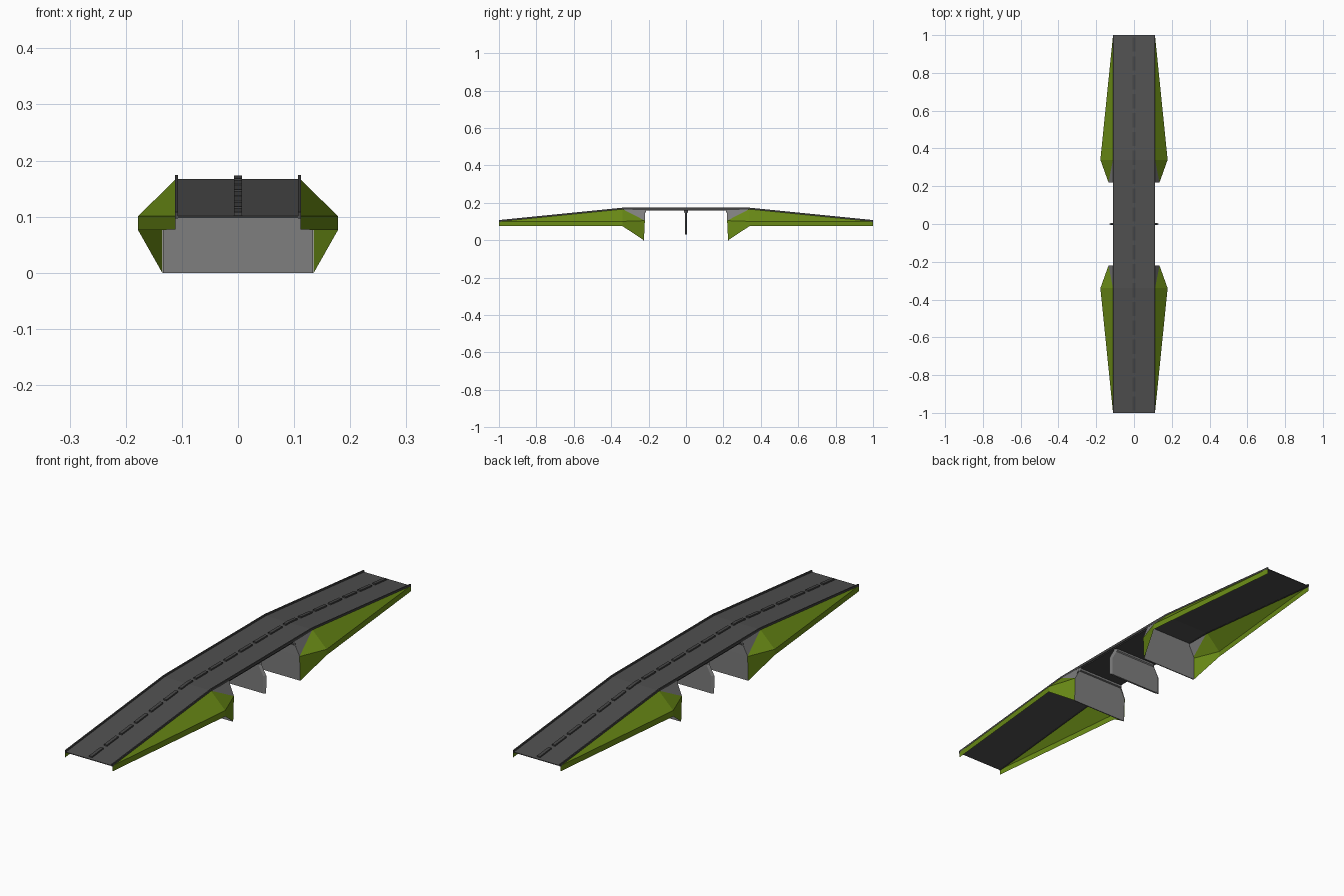
import bpy, bmesh, math

if "Cube" in bpy.data.objects:
    bpy.data.objects.remove(bpy.data.objects["Cube"])


def material(name, rgb):
    m = bpy.data.materials.new(name)
    m.diffuse_color = (*rgb, 1)
    m.use_nodes = True
    m.node_tree.nodes["Principled BSDF"].inputs["Base Color"].default_value = m.diffuse_color
    return m


ASPHALT = material("asphalt", (0.080, 0.080, 0.080))
KERB = material("dark_kerb", (0.060, 0.060, 0.060))
CONCRETE = material("concrete", (0.21, 0.21, 0.21))
GRASS = material("grass", (0.145, 0.26, 0.008))

W, BREAK, WALL = 0.11, 0.34, 0.22        # deck half width, slope break, abutment y
TOP, END = 0.167, 0.101                  # deck height at middle and at ends


def road_z(y):
    return TOP if abs(y) <= BREAK else TOP - (TOP - END) * (abs(y) - BREAK) / (1 - BREAK)


def make(name, verts, faces, mat, closed=True):
    bm = bmesh.new()
    vs = [bm.verts.new(v) for v in verts]
    for f in faces:
        bm.faces.new([vs[i] for i in f])
    if closed:
        bmesh.ops.recalc_face_normals(bm, faces=bm.faces)
    me = bpy.data.meshes.new(name)
    bm.to_mesh(me)
    bm.free()
    me.materials.append(mat)
    ob = bpy.data.objects.new(name, me)
    bpy.context.collection.objects.link(ob)
    return ob


def loft(name, rings, mat):
    n = len(rings[0])
    verts = [p for r in rings for p in r]
    faces = [list(range(n)), list(range(len(verts) - n, len(verts)))]
    for k in range(len(rings) - 1):
        for i in range(n):
            j = (i + 1) % n
            faces.append([k * n + i, k * n + j, (k + 1) * n + j, (k + 1) * n + i])
    return make(name, verts, faces, mat)


def road_strip(name, x0, x1, low, high, y0, y1, mat):
    """Bar that follows the road's rise and fall."""
    ys = [y0] + [b for b in (-BREAK, BREAK) if y0 < b < y1] + [y1]
    rings = [[(x, y, road_z(y) + d) for x, d in
              ((x0, low), (x1, low), (x1, high), (x0, high))] for y in ys]
    return loft(name, rings, mat)


# Road deck, thicker span and raised edges
road_strip("road_deck", -W, W, -0.003, 0, -1, 1, ASPHALT)
road_strip("span_slab", -W + .001, W - .001, -0.009, -0.003, -WALL, WALL, KERB)
for s in (-1, 1):
    x = sorted((s * 0.107, s * 0.112))
    road_strip("edge_kerb", *x, -0.004, 0.007, -1, 1, KERB)

# Broken centre divider
for i in range(20):
    y = -1 + i * 0.1
    road_strip("centre_divider", -0.007, 0.007, -0.001, 0.006, y + .012, y + .088, KERB)

for e in (-1, 1):
    # Abutment wall: wide base, narrower top, small bearing ledge
    prof = [(0.134, 0, .225), (0.134, 0.105, .222), (0.112, 0.148, .221),
            (0.110, 0.149, .213), (0.110, 0.163, .213)]
    rings = [[(-h, e * y, z), (h, e * y, z), (h, e * .229, z), (-h, e * .229, z)]
             for h, z, y in prof]
    loft("abutment", rings, CONCRETE)

    for s in (-1, 1):
        # Key points of the embankment and its concrete wing
        def P(x, y, z):
            return (s * x, e * y, z)
        ridge, end_hi, end_lo = P(.111, BREAK, TOP), P(.111, 1, END), P(.111, 1, .077)
        toe_hi, toe_lo = P(.178, BREAK, .101), P(.178, BREAK, .076)
        wall_hi, wall_lo = P(.135, WALL, .105), P(.135, WALL + .005, 0)
        verts = [ridge, end_hi, end_lo, toe_hi, toe_lo, wall_hi, wall_lo]
        faces = [(0, 1, 3), (1, 2, 4, 3), (0, 3, 5), (3, 4, 6, 5)]
        wing = (0, 1, 2)
        if s * e > 0:
            faces = [f[::-1] for f in faces]
            wing = wing[::-1]
        faces = [f[::-1] for f in faces]
        make("grass_bank", verts, faces, GRASS, False)
        make("abutment_wing", [ridge, wall_hi, P(.111, WALL, TOP - .003)],
             [wing[::-1]], CONCRETE, False)

# Central pier with pointed ends, flaring to a cap under the deck
prof = [(0.132, 0.030, .004), (0.134, 0.105, .005), (0.112, 0.146, .006),
        (0.110, 0.150, .010), (0.110, 0.160, .010)]
rings = [[(-h, 0, z), (-h + .012, -t, z), (h - .012, -t, z),
          (h, 0, z), (h - .012, t, z), (-h + .012, t, z)] for h, z, t in prof]
loft("pier", rings, CONCRETE)
